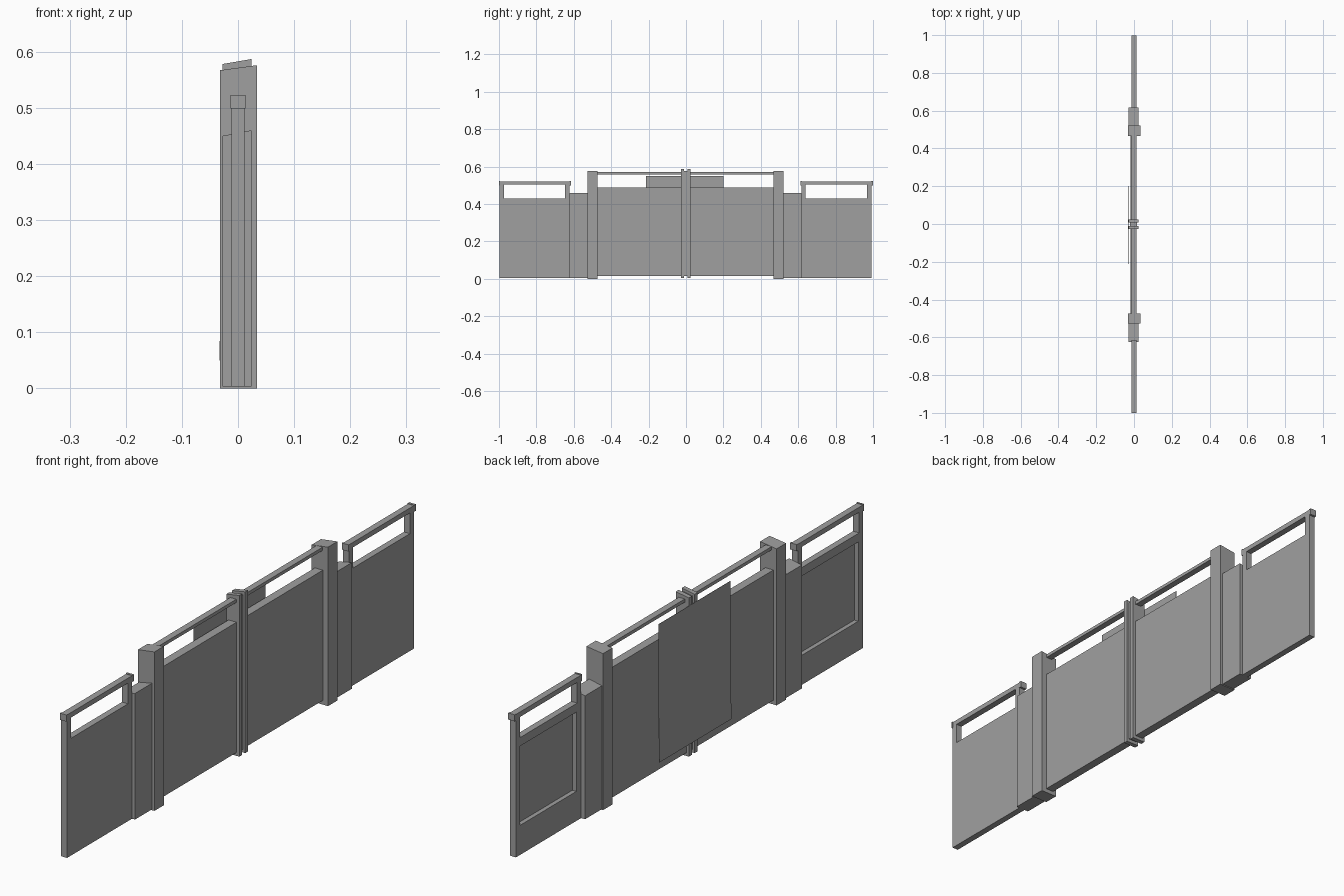
import bpy, bmesh

if "Cube" in bpy.data.objects:
    bpy.data.objects.remove(bpy.data.objects["Cube"], do_unlink=True)

GREY = (0.35, 0.35, 0.35, 1.0)
mat = bpy.data.materials.new("plain grey")
mat.use_nodes = True
mat.diffuse_color = GREY
mat.node_tree.nodes["Principled BSDF"].inputs["Base Color"].default_value = GREY


def finish(name, bm):
    bmesh.ops.recalc_face_normals(bm, faces=bm.faces)
    mesh = bpy.data.meshes.new(name)
    bm.to_mesh(mesh)
    bm.free()
    mesh.materials.append(mat)
    obj = bpy.data.objects.new(name, mesh)
    bpy.context.collection.objects.link(obj)
    return obj


def prism_mesh(profile, y0, y1):
    """Extrude an (x, z) outline along y."""
    bm = bmesh.new()
    face = bm.faces.new([bm.verts.new((x, y0, z)) for x, z in profile])
    new = bmesh.ops.extrude_face_region(bm, geom=[face])["geom"]
    verts = [v for v in new if isinstance(v, bmesh.types.BMVert)]
    bmesh.ops.translate(bm, verts=verts, vec=(0, y1 - y0, 0))
    bmesh.ops.recalc_face_normals(bm, faces=bm.faces)
    return bm


def block(x0, x1, z0, z1, z2=None):
    """Rectangular outline; z2 gives a sloping top edge on the +x side."""
    return [(x0, z0), (x1, z0), (x1, z1 if z2 is None else z2), (x0, z1)]


def prism(name, profile, y0, y1):
    return finish(name, prism_mesh(profile, y0, y1))


# Main posts and lower shoulder posts, with sloping tops
MID = -0.003
for side, s in (("front", -1), ("back", 1)):
    a, b = sorted((MID + s * 0.47, MID + s * 0.524))
    prism(side + "_main_post", block(-0.032, 0.034, 0, 0.567, 0.576), a, b)
    a, b = sorted((MID + s * 0.524, MID + s * 0.621))
    prism(side + "_shoulder_post", block(-0.028, 0.024, 0.003, 0.45, 0.46), a, b)

# Centre post: two slats with a recessed core
prism("centre_post_front_slat", block(-0.028, 0.024, 0.003, 0.578, 0.587), -0.027, -0.010)
prism("centre_post_back_slat", block(-0.028, 0.024, 0.003, 0.578, 0.587), 0.007, 0.024)
prism("centre_post_core", block(-0.020, 0.016, 0.015, 0.570, 0.576), -0.010, 0.007)

# Middle panels and the thin rail above them
for side, a, b in (("front", -0.473, -0.027), ("back", 0.024, 0.467)):
    prism(side + "_middle_panel", block(-0.019, 0.013, 0.015, 0.487), a, b)
    prism(side + "_middle_rail", block(-0.012, 0.012, 0.558, 0.570), a, b)

# End panels: recessed on one face, with a handrail on two short bars
for side, dy in (("front", -1.614), ("back", 0.0)):
    y0, y1 = 0.618 + dy, 0.991 + dy
    bm = prism_mesh(block(-0.012, 0.012, 0.003, 0.428), y0, y1)
    bm.normal_update()
    face = min(bm.faces, key=lambda f: f.calc_center_median().x)
    bmesh.ops.inset_individual(bm, faces=[face], thickness=0.02)
    centre = face.calc_center_median()
    for v in face.verts:
        v.co.y = (0.645 if v.co.y < centre.y else 0.967) + dy
        v.co.z = 0.11 if v.co.z < centre.z else 0.397
    new = bmesh.ops.extrude_face_region(bm, geom=[face])["geom"]
    verts = [v for v in new if isinstance(v, bmesh.types.BMVert)]
    bmesh.ops.translate(bm, verts=verts, vec=(0.016, 0, 0))
    if face.is_valid:
        bmesh.ops.delete(bm, geom=[face], context="FACES_ONLY")
    finish(side + "_end_panel", bm)

    prism(side + "_inner_bar", block(-0.012, 0.012, 0.428, 0.503), y0, y0 + 0.022)
    prism(side + "_outer_bar", block(-0.012, 0.012, 0.428, 0.503), y1 - 0.024, y1)
    prism(side + "_handrail", block(-0.012, 0.012, 0.503, 0.521), y0, y1)
    prism(side + "_inner_rail_cap", block(-0.013, 0.013, 0.499, 0.523), y0 - 0.005, y0 + 0.001)
    prism(side + "_outer_rail_cap", block(-0.013, 0.013, 0.499, 0.523), y1 - 0.001, y1 + 0.008)

# Thin hanging sheet, slightly bent near its lower edge
sheet = [(-0.029, 0.55), (-0.029, 0.27), (-0.032, 0.05)]
prism("hanging_sheet", sheet + [(x - 0.001, z) for x, z in reversed(sheet)], -0.213, 0.2)
